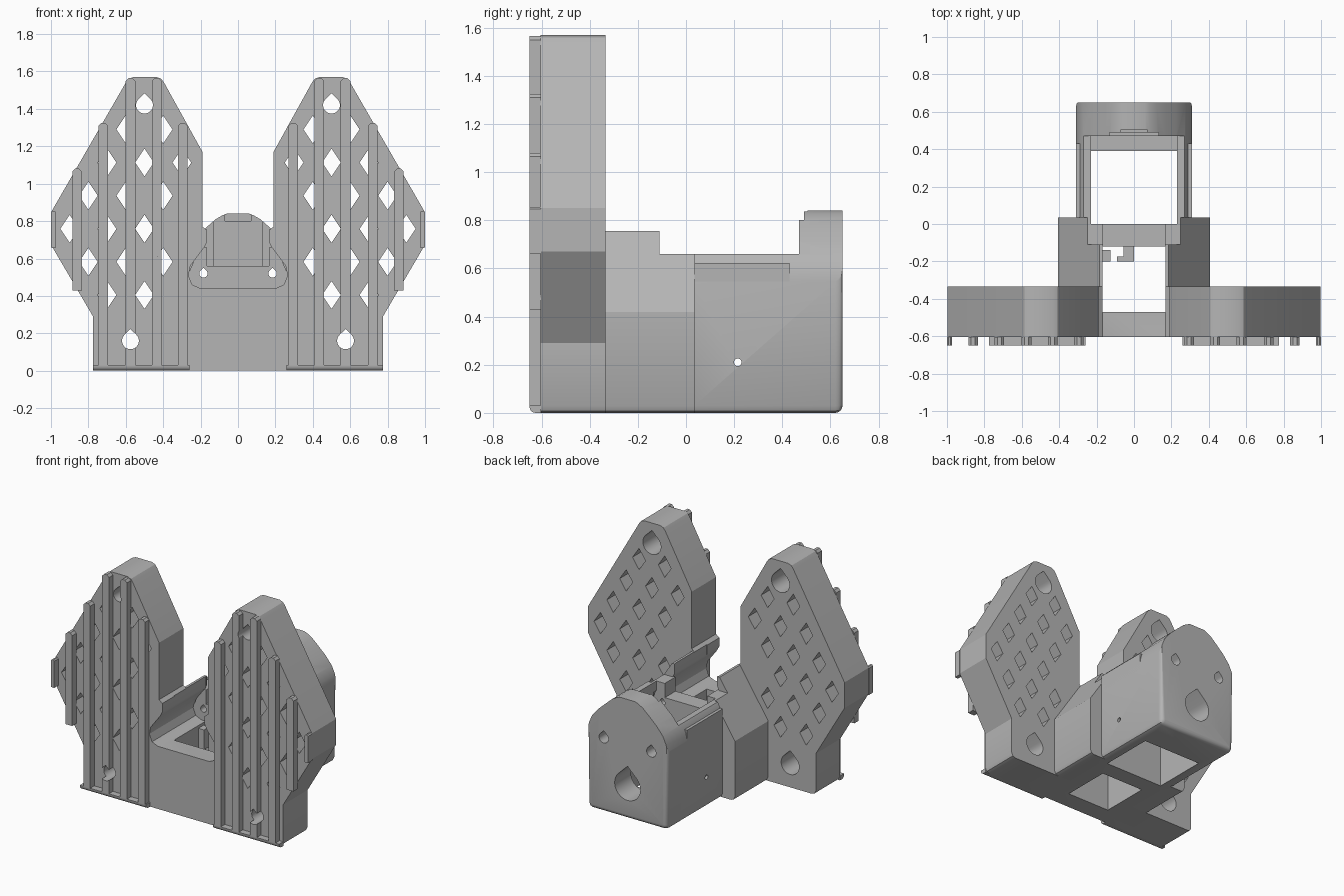
import bpy, bmesh, math
from mathutils import Vector

cube = bpy.data.objects.get("Cube")
if cube:
    bpy.data.objects.remove(cube, do_unlink=True)

grey = bpy.data.materials.new("light_grey")
grey.use_nodes = True
grey.diffuse_color = (0.46, 0.46, 0.46, 1)
grey.node_tree.nodes["Principled BSDF"].inputs["Base Color"].default_value = grey.diffuse_color


def extrude(name, points, y0, y1, edit=None):
    """Extrude an (x, z) outline along y."""
    bm = bmesh.new()
    face = bm.faces.new([bm.verts.new((x, y0, z)) for x, z in points])
    out = bmesh.ops.extrude_face_region(bm, geom=[face])
    verts = [v for v in out["geom"] if isinstance(v, bmesh.types.BMVert)]
    bmesh.ops.translate(bm, verts=verts, vec=(0, y1 - y0, 0))
    if edit:
        edit(bm)
    bmesh.ops.recalc_face_normals(bm, faces=bm.faces[:])
    mesh = bpy.data.meshes.new(name)
    bm.to_mesh(mesh)
    bm.free()
    mesh.materials.append(grey)
    obj = bpy.data.objects.new(name, mesh)
    bpy.context.collection.objects.link(obj)
    return obj


def mirrored(half):
    """Close a right-hand outline with its mirror image."""
    return half + [(-x, z) for x, z in reversed(half) if x > 0]


def rect(x0, x1, z0, z1):
    return [(x0, z0), (x1, z0), (x1, z1), (x0, z1)]


def teardrop(x, z, r):
    """Circle with a pointed roof."""
    pts = [(x, z + r * 1.4)]
    for i in range(25):
        a = math.radians(135 + i * 270 / 24)
        pts.append((x + r * math.cos(a), z + r * math.sin(a)))
    return pts


def cut(obj, cutters):
    for points, y0, y1 in cutters:
        tool = extrude("cutter", points, y0, y1)
        tool.hide_render = True
        mod = obj.modifiers.new("cut", "BOOLEAN")
        mod.operation = "DIFFERENCE"
        mod.solver = "EXACT"
        mod.object = tool
        graph = bpy.context.evaluated_depsgraph_get()
        mesh = bpy.data.meshes.new_from_object(obj.evaluated_get(graph))
        obj.modifiers.clear()
        obj.data = mesh
        bpy.data.objects.remove(tool, do_unlink=True)


def rounded_foot(x):
    return [(x - 0.03, 0), (x - 0.01, 0.008), (x, 0.03)]


# Depth stations
FRONT, PLATE_BACK, MID_BACK, BACK = -0.605, -0.335, 0.035, 0.65
tunnel = [(0.165, 0.75), (0.165, 0.69), (0.18, 0.66), (0.255, 0.56),
          (0.265, 0.51), (0.245, 0.46), (0.2, 0.44)]

# Front plate with two tall wings
plate = extrude("front_plate", mirrored(rounded_foot(0.775) + [
    (0.775, 0.29), (0.998, 0.67), (0.998, 0.85), (0.6, 1.54), (0.585, 1.56),
    (0.56, 1.57), (0.435, 1.57), (0.41, 1.56), (0.395, 1.54),
    (0.19, 1.17), (0.19, 0.77)] + tunnel), FRONT, PLATE_BACK)


def diamond_fits(a, z):
    return (a + (z - 0.85) * 0.58 < 0.935 and a < 0.96
            and a < 0.705 + (z - 0.29) * 0.58
            and a > 0.26 + max(0, z - 1.17) * 0.55
            and (a > 0.33 or z > 0.8)
            and math.hypot(a - 0.5, z - 1.42) > 0.13)


# Lattice of diamond holes and teardrop bolt holes
holes = []
for s in (-1, 1):
    for row in range(6):
        z = 1.29 - row * 0.177
        for col in range(5):
            a = 0.2 + (row % 2) * 0.1 + col * 0.2
            if diamond_fits(a, z):
                x = s * a
                holes.append(([(x - 0.05, z), (x, z - 0.075), (x + 0.05, z),
                               (x, z + 0.075)], -0.7, -0.3))
    for x, z in ((0.5, 1.42), (0.575, 0.16)):
        holes.append((teardrop(s * x, z, 0.045), -0.7, -0.3))
        holes.append((teardrop(s * x, z, 0.07), -0.5, -0.3))
front_well = (rect(-0.168, 0.168, -0.1, 0.9), -0.47, -0.12)
cut(plate, holes + [front_well])

# Vertical ribs with rounded ends on the wing fronts
for side, s in (("left", 1), ("right", -1)):
    for i, (x, lo, hi) in enumerate([
            (0.295, 0.03, 1.325), (0.435, 0.03, 1.565), (0.575, 0.03, 1.565),
            (0.72, 0.03, 1.325), (0.86, 0.43, 1.08), (0.987, 0.66, 0.855)]):
        w = 0.013 if i == 5 else 0.026
        c = w * 0.6
        rib = extrude(f"{side}_rib_{i + 1}", [
            (s * (x + dx), z) for dx, z in (
                (-w, lo), (w, lo), (w, hi - c), (w - c, hi), (c - w, hi), (-w, hi - c))],
            -0.65, FRONT + 0.002)
        if i in (1, 2):
            cut(rib, [h for h in holes if len(h[0]) > 4 and h[1] < -0.6])

    # Rounded lip under the ribs
    def soften(bm):
        edges = [e for e in bm.edges if all(v.co.y < -0.63 and v.co.z < 0.001 for v in e.verts)]
        bmesh.ops.bevel(bm, geom=edges, offset=0.025, segments=4, affect="EDGES", profile=0.5)
    extrude(f"{side}_foot_lip", rect(*sorted((s * 0.26, s * 0.775)), 0, 0.03),
            -0.65, FRONT + 0.002, soften)

# Middle housing with sloping shoulders
middle = extrude("middle_housing", mirrored(
    rounded_foot(0.405) + [(0.405, 0.42), (0.185, 0.755), (0.165, 0.755)] + tunnel[1:]),
    PLATE_BACK, MID_BACK)
open_top = (rect(-0.6, 0.6, 0.66, 1.0), -0.11, 0.47)
chamber = (rect(-0.23, 0.23, 0.1, 1.0), 0.0, 0.47)
chamber_floor = (rect(-0.23, 0.23, -0.1, 0.2), 0.0, 0.39)
cut(middle, [front_well, chamber, chamber_floor, open_top])

# Crosswise mounting wall with a notched top
bolt_holes = [(teardrop(s * 0.185, 0.52, 0.022), -0.2, 0.7) for s in (-1, 1)]
shaft = (teardrop(0, 0.23, 0.1), -0.2, 0.7)
wall = extrude("mount_wall", mirrored(
    [(0.26, 0.0), (0.265, 0.52), (0.23, 0.6), (0.18, 0.66), (0.165, 0.66), (0.165, 0.56)]),
    -0.12, 0.0)
cut(wall, bolt_holes + [shaft])


# Rear box with an arched end wall
def round_back(bm):
    edges = [e for e in bm.edges
             if all(v.co.y > 0.6 and v.co.z < 0.56 for v in e.verts)]
    bmesh.ops.bevel(bm, geom=edges, offset=0.03, segments=4, affect="EDGES", profile=0.5)


rear = extrude("rear_box", mirrored(rounded_foot(0.31) + [
    (0.31, 0.545), (0.3, 0.6), (0.275, 0.655), (0.225, 0.715), (0.165, 0.77),
    (0.12, 0.81), (0.085, 0.83), (0.06, 0.84)]), MID_BACK, BACK, round_back)
cut(rear, [chamber, chamber_floor, open_top, shaft,
           (rect(-0.13, 0.13, 0.56, 1.0), 0.4, 0.49),
           (rect(-0.07, 0.07, 0.8, 1.0), 0.4, 0.505)]
    + [(teardrop(s * 0.185, 0.52, 0.036), 0.46, 0.7) for s in (-1, 1)])

# Side lips, pin holes and wire clip
pin = bpy.data.meshes
for side, s in (("left", 1), ("right", -1)):
    extrude(f"{side}_side_lip", rect(*sorted((s * 0.262, s * 0.31)), 0.5, 0.622), MID_BACK, 0.43)
    tool = extrude("pin_cutter", [
        (0.016 * math.cos(i * math.pi / 6), 0.016 * math.sin(i * math.pi / 6))
        for i in range(12)], -0.1, 0.1)
    tool.rotation_euler.z = math.pi / 2
    tool.location = Vector((s * 0.29, 0.215, 0.21))
    tool.hide_render = True
    tool.hide_viewport = False
    mod = rear.modifiers.new("pin_hole", "BOOLEAN")
    mod.solver = "EXACT"
    mod.object = tool
    bpy.context.view_layer.update()
    graph = bpy.context.evaluated_depsgraph_get()
    mesh = bpy.data.meshes.new_from_object(rear.evaluated_get(graph))
    rear.modifiers.clear()
    rear.data = mesh
    bpy.data.objects.remove(tool, do_unlink=True)

extrude("wire_clip_stub", rect(-0.168, -0.125, 0.28, 0.42), -0.2, -0.14)
extrude("wire_clip_arm", rect(-0.055, 0.0, 0.28, 0.42), -0.2, -0.118)
extrude("wire_clip_tip", rect(-0.09, -0.05, 0.28, 0.42), -0.2, -0.175)

# Smooth the curves, keep the edges
bpy.ops.object.select_all(action="DESELECT")
for obj in bpy.context.collection.objects:
    if obj.type == "MESH":
        obj.select_set(True)
        bpy.context.view_layer.objects.active = obj
bpy.ops.object.shade_smooth_by_angle(angle=math.radians(28))
